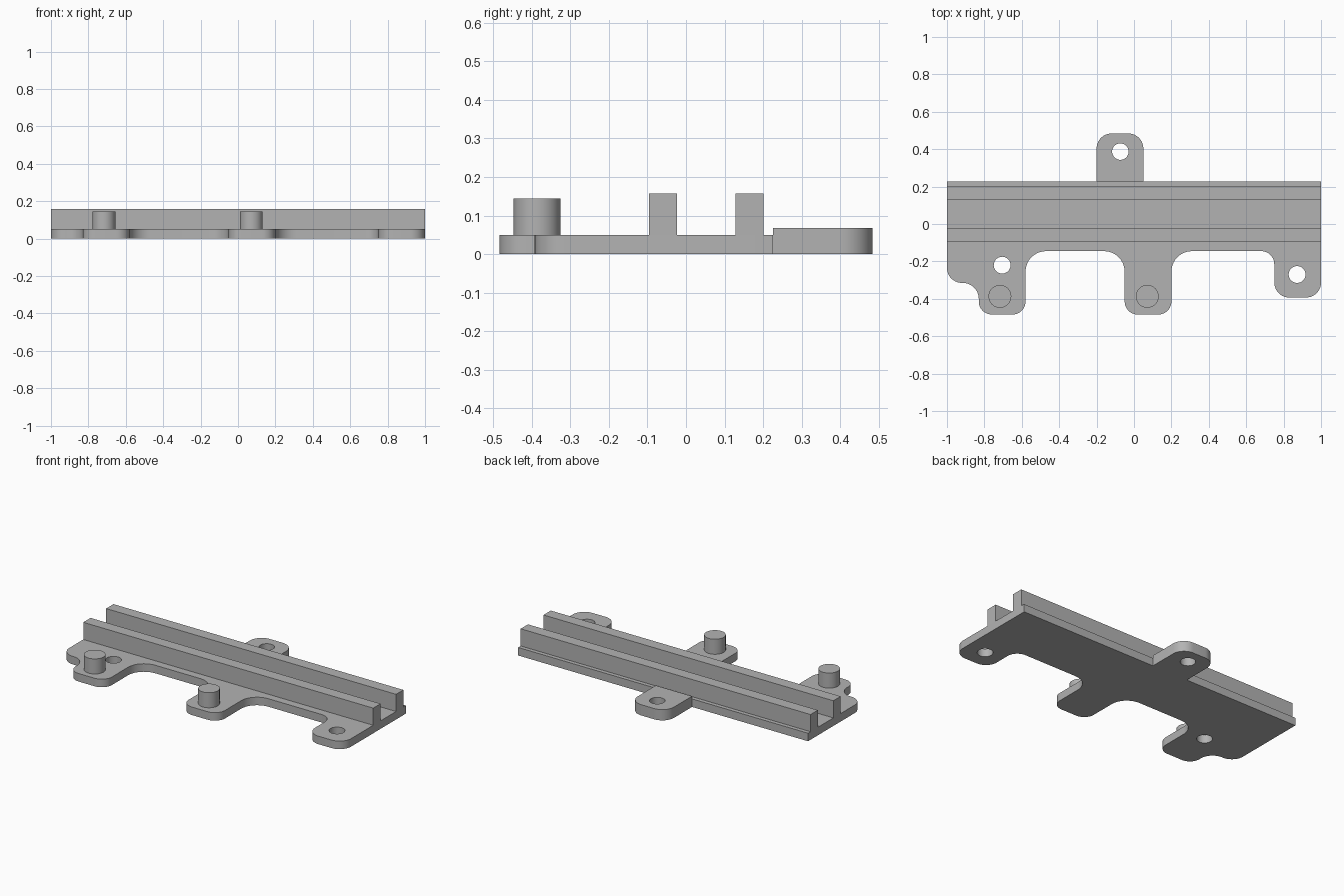
import bpy, bmesh, math
from mathutils import Vector

cube = bpy.data.objects.get("Cube")
if cube:
    bpy.data.objects.remove(cube, do_unlink=True)

GREY = (0.45, 0.45, 0.45, 1)
grey = bpy.data.materials.new("plain grey")
grey.use_nodes = True
grey.diffuse_color = GREY
grey.node_tree.nodes["Principled BSDF"].inputs["Base Color"].default_value = GREY


def rounded(corners, steps=10):
    """Turn (x, y, radius) corners into a loop of points with arc fillets."""
    points = []
    for i, (x, y, r) in enumerate(corners):
        p = Vector((x, y))
        if r == 0:
            points.append(p)
            continue
        a = (Vector(corners[i - 1][:2]) - p).normalized()
        b = (Vector(corners[(i + 1) % len(corners)][:2]) - p).normalized()
        # right-angle corner: arc from the incoming side to the outgoing side
        for k in range(steps + 1):
            t = math.pi / 2 * k / steps
            points.append(p + r * (a * (1 - math.sin(t)) + b * (1 - math.cos(t))))
    return points


def circle(x, y, r, steps=40):
    return [Vector((x + r * math.cos(math.tau * k / steps),
                    y + r * math.sin(math.tau * k / steps))) for k in range(steps)]


def slab(name, loops, bottom, top):
    """Extrude an outline, with any further loops left open as holes."""
    bm = bmesh.new()
    edges = []
    for loop in loops:
        verts = [bm.verts.new((p.x, p.y, bottom)) for p in loop]
        edges += [bm.edges.new((v, verts[i - 1])) for i, v in enumerate(verts)]
    if len(loops) == 1:
        bm.faces.new(verts)
    else:
        bmesh.ops.triangle_fill(bm, edges=edges, use_beauty=True, normal=(0, 0, 1))
    new = bmesh.ops.extrude_face_region(bm, geom=bm.faces[:], use_keep_orig=True)
    moved = [g for g in new["geom"] if isinstance(g, bmesh.types.BMVert)]
    bmesh.ops.translate(bm, verts=moved, vec=(0, 0, top - bottom))
    bmesh.ops.recalc_face_normals(bm, faces=bm.faces[:])
    mesh = bpy.data.meshes.new(name)
    bm.to_mesh(mesh)
    bm.free()
    mesh.materials.append(grey)
    mesh.shade_smooth()
    mesh.set_sharp_from_angle(angle=math.radians(30))
    obj = bpy.data.objects.new(name, mesh)
    bpy.context.collection.objects.link(obj)
    return obj


PLATE, BACK, FRONT, TIP = 0.05, 0.226, -0.145, -0.484

# Base plate with three front lugs and two screw holes
outline = rounded([
    (-1, BACK, 0), (-1, -0.315, 0.08), (-0.83, -0.315, 0.085),
    (-0.83, TIP, 0.07), (-0.58, TIP, 0.07), (-0.58, FRONT, 0.11),
    (-0.05, FRONT, 0.11), (-0.05, TIP, 0.07), (0.2, TIP, 0.07),
    (0.2, FRONT, 0.11), (0.75, FRONT, 0.07), (0.75, -0.393, 0.08),
    (1, -0.393, 0.08), (1, BACK, 0)])
slab("base_plate", [outline, circle(-0.705, -0.22, 0.045),
                    circle(0.872, -0.27, 0.045)], 0, PLATE)

# Thicker back lug with its screw hole
lug = rounded([(-0.2, BACK, 0), (0.05, BACK, 0),
               (0.05, -TIP, 0.08), (-0.2, -TIP, 0.08)])
slab("back_lug", [lug, circle(-0.073, 0.387, 0.044)], 0, 0.067)

# Two long rails
for name, y in (("front_rail", -0.06), ("back_rail", 0.165)):
    slab(name, [rounded([(-1, y - 0.036, 0), (1, y - 0.036, 0),
                         (1, y + 0.036, 0), (-1, y + 0.036, 0)])], PLATE, 0.157)

# Locating posts on the front lugs
for name, x in (("right_post", -0.717), ("left_post", 0.071)):
    slab(name, [circle(x, -0.387, 0.061)], PLATE, 0.144)
